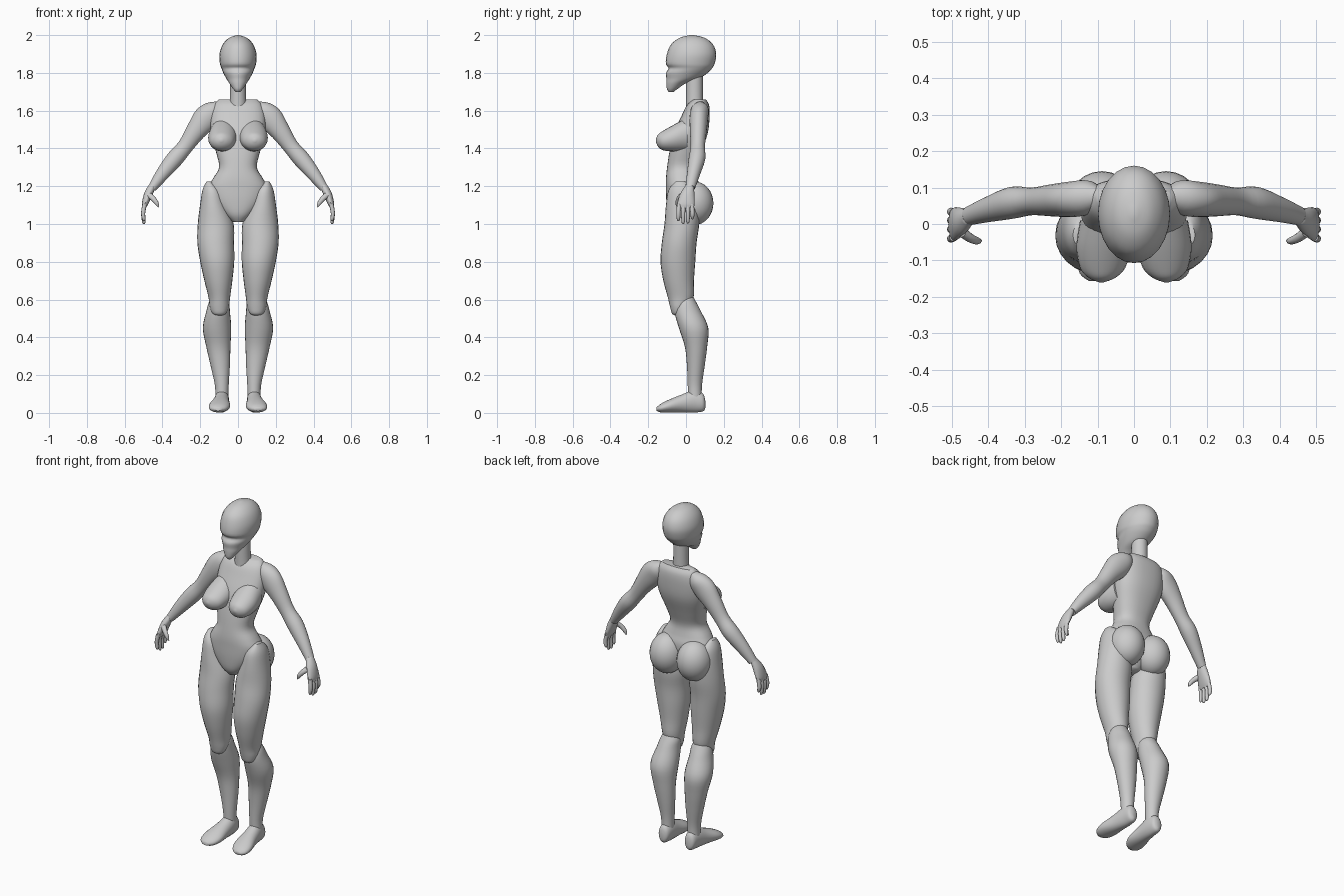
import bpy, math
from mathutils import Vector

X, Y, Z = Vector((1, 0, 0)), Vector((0, 1, 0)), Vector((0, 0, 1))


def smooth_path(rings, steps):
    """Catmull-Rom interpolation of (x, y, z, radius_u, radius_v) rings."""
    out, last = [], len(rings) - 1
    for i in range(last):
        p = [rings[min(max(i + k, 0), last)] for k in (-1, 0, 1, 2)]
        for s in range(steps):
            t = s / steps
            out.append([0.5 * (2 * b + (c - a) * t + (2 * a - 5 * b + 4 * c - d) * t * t
                               + (3 * b - a - 3 * c + d) * t ** 3) for a, b, c, d in zip(*p)])
    return out + [list(rings[-1])]


def finish(obj, mirror):
    bpy.context.view_layer.objects.active = obj
    obj.select_set(True)
    bpy.ops.object.shade_smooth_by_angle(angle=math.radians(50))
    obj.select_set(False)
    if mirror:
        m = obj.modifiers.new("mirror", 'MIRROR')
        m.use_clip = False
        m.use_mirror_merge = False


def loft(name, rings, u=X, v=Y, n=24, steps=4, power=1.0, mirror=False):
    """Skin of elliptical sections lying in the plane u, v."""
    verts, faces = [], []
    path = smooth_path(rings, steps)
    for x, y, z, a, b in path:
        a, b = max(a, 0.002), max(b, 0.002)
        for k in range(n):
            c, s = math.cos(math.tau * k / n), math.sin(math.tau * k / n)
            c, s = (math.copysign(abs(w) ** power, w) for w in (c, s))
            verts.append(Vector((x, y, z)) + u * a * c + v * b * s)
    for r in range(len(path) - 1):
        for k in range(n):
            j = (k + 1) % n
            faces.append((r * n + k, r * n + j, r * n + n + j, r * n + n + k))
    faces += [tuple(range(n))[::-1], tuple(range(len(verts) - n, len(verts)))]
    mesh = bpy.data.meshes.new(name)
    mesh.from_pydata(verts, [], faces)
    import bmesh
    bm = bmesh.new()
    bm.from_mesh(mesh)
    bmesh.ops.recalc_face_normals(bm, faces=bm.faces)
    bm.to_mesh(mesh)
    bm.free()
    obj = bpy.data.objects.new(name, mesh)
    bpy.context.collection.objects.link(obj)
    finish(obj, mirror)
    return obj


def span(z, rx, front, back):
    """Centred horizontal section given by its front and back limits."""
    return (0, (front + back) / 2, z, rx, (back - front) / 2)


# head, tapering to a pointed chin
loft("head", [span(*r) for r in (
    (1.70, .012, -.092, -.065), (1.715, .026, -.101, -.045), (1.745, .046, -.104, 0),
    (1.77, .062, -.104, .07), (1.80, .078, -.106, .115), (1.825, .088, -.093, .138),
    (1.85, .096, -.107, .152), (1.90, .098, -.101, .16), (1.95, .081, -.08, .143),
    (1.985, .048, -.035, .1), (2.0, .006, .02, .04))])

# neck
loft("neck", [(0, .045, 1.60, .046, .045), (0, .045, 1.68, .042, .044), (0, .045, 1.80, .042, .044)])

# torso with briefs-shaped pelvis
loft("torso", [span(*r) for r in (
    (1.01, .03, -.07, .02), (1.05, .075, -.095, .05), (1.12, .135, -.104, .07),
    (1.19, .155, -.106, .075), (1.24, .133, -.106, .062), (1.30, .10, -.10, .055),
    (1.38, .116, -.088, .08), (1.48, .142, -.065, .115), (1.57, .145, -.025, .125),
    (1.63, .128, .005, .122), (1.66, .10, .04, .105))], n=32, power=.85)

# breasts
loft("breast", [
    (.08, .01, 1.475, .068, .088), (.083, -.06, 1.456, .075, .072),
    (.086, -.12, 1.442, .062, .052), (.088, -.148, 1.442, .036, .032),
    (.089, -.16, 1.442, .006, .006)], u=X, v=Z, mirror=True)

# buttocks
bpy.ops.mesh.primitive_uv_sphere_add(segments=24, ring_count=16, radius=1, location=(0, 0, 0))
cheek = bpy.context.object
cheek.name = "buttock"
for vert in cheek.data.vertices:
    vert.co = Vector((.088 + .096 * vert.co.x, .045 + .1 * vert.co.y, 1.11 + .115 * vert.co.z))
finish(cheek, True)

# thigh ending in a rounded knee
loft("thigh", [
    (.155, -.03, 1.225, .012, .025), (.138, -.022, 1.18, .05, .07), (.130, -.018, 1.10, .071, .088),
    (.118, -.022, 1.00, .095, .092), (.118, -.036, .90, .097, .092), (.110, -.043, .80, .09, .092),
    (.104, -.039, .70, .074, .081), (.099, -.028, .61, .057, .068), (.099, -.036, .56, .05, .048),
    (.099, -.045, .525, .035, .028), (.099, -.045, .515, .01, .01)], mirror=True)

# shin and calf
loft("shin", [
    (.10, .0, .63, .03, .03), (.10, .0, .59, .053, .052), (.105, .008, .54, .062, .07),
    (.111, .04, .45, .075, .078), (.104, .053, .35, .064, .059), (.094, .052, .25, .051, .047),
    (.086, .047, .15, .037, .038), (.085, .047, .08, .034, .036)], mirror=True)

# foot
loft("foot", [
    (.085, .102, .045, .01, .02), (.085, .09, .055, .03, .047), (.085, .045, .062, .038, .06),
    (.09, -.02, .05, .045, .048), (.098, -.09, .036, .056, .034), (.104, -.135, .025, .045, .022),
    (.106, -.156, .02, .018, .009)], u=X, v=Z, mirror=True)

# arm, sections square to its slope
loft("arm", [
    (.095, .075, 1.64, .015, .02), (.128, .073, 1.607, .052, .046), (.17, .068, 1.56, .067, .049),
    (.225, .065, 1.49, .053, .044), (.28, .062, 1.41, .042, .038), (.335, .058, 1.345, .045, .044),
    (.40, .04, 1.265, .036, .035), (.455, .022, 1.19, .023, .026)],
    u=Vector((.78, 0, .62)), v=Y, mirror=True)

# palm
loft("palm", [
    (.452, .022, 1.21, .018, .02), (.472, .008, 1.165, .024, .036), (.491, 0, 1.11, .018, .046),
    (.497, -.002, 1.085, .01, .042)], n=16, mirror=True)

# fingers and thumb
for y, tip in ((-.04, 1.015), (-.015, 1.0), (.01, 1.003), (.034, 1.025)):
    loft("finger", [
        (.494, y * .9, 1.105, .012, .012), (.502, y, 1.06, .011, .011),
        (.499, y, tip + .012, .009, .009), (.497, y, tip, .003, .003)], n=12, steps=3, mirror=True)
loft("thumb", [
    (.473, -.02, 1.155, .016, .016), (.45, -.038, 1.135, .014, .013), (.43, -.046, 1.11, .011, .01),
    (.42, -.046, 1.09, .004, .004)], u=Vector((.75, 0, -.66)), v=Y, n=12, steps=3, mirror=True)
